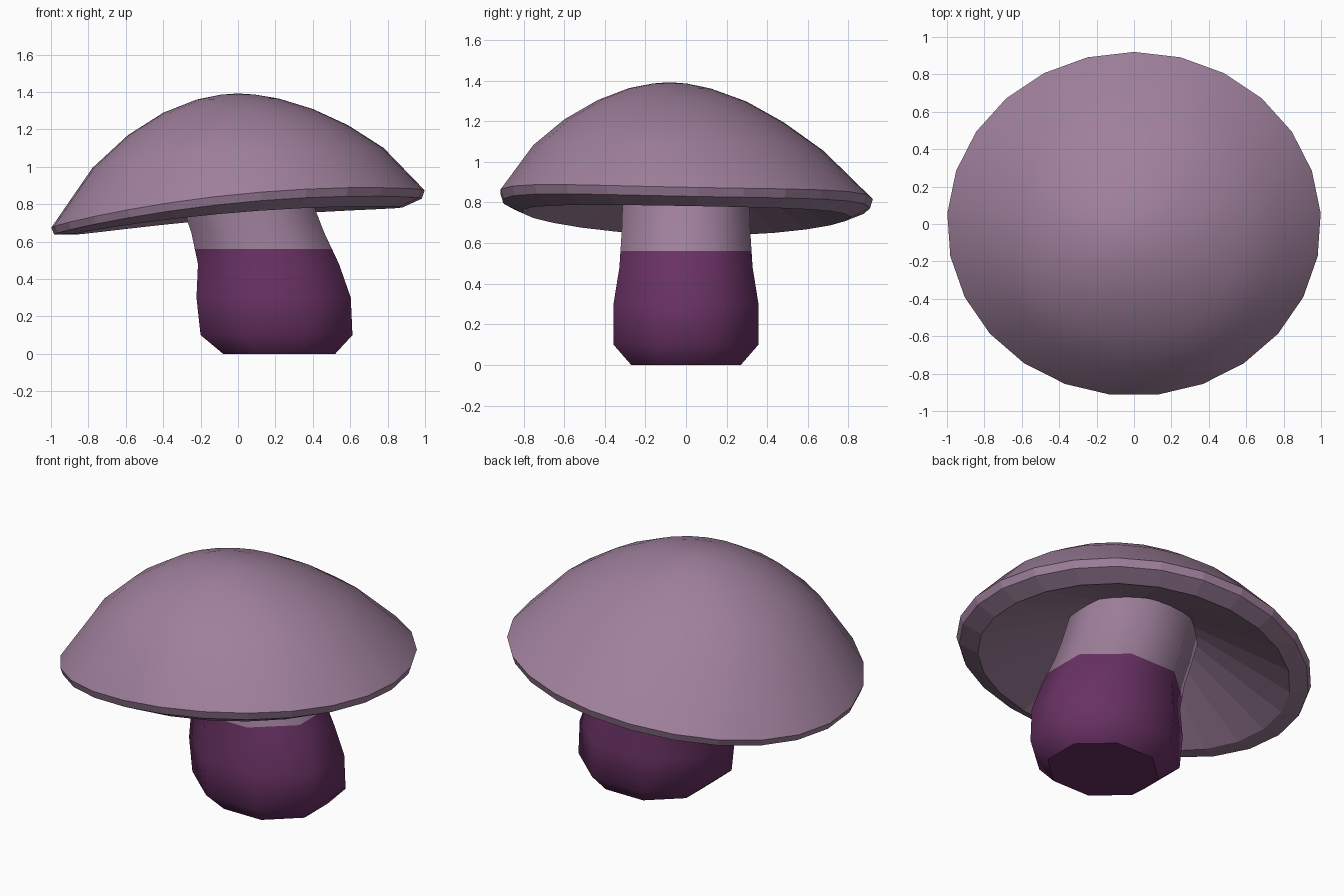
import bpy, bmesh, math

if "Cube" in bpy.data.objects:
    bpy.data.objects.remove(bpy.data.objects["Cube"])


def material(name, rgb):
    m = bpy.data.materials.new(name)
    m.diffuse_color = (*rgb, 1)
    m.use_nodes = True
    m.node_tree.nodes["Principled BSDF"].inputs["Base Color"].default_value = m.diffuse_color
    return m


mauve = material("dusty mauve", (0.345, 0.215, 0.33))
purple = material("deep purple", (0.14, 0.031, 0.126))


def bridge(bm, a, b, smooth):
    n = len(a)
    for i in range(n):
        j = (i + 1) % n
        bm.faces.new((a[i], a[j], b[j], b[i])).smooth = smooth


def finish(bm, name, mats):
    bmesh.ops.recalc_face_normals(bm, faces=bm.faces)
    me = bpy.data.meshes.new(name)
    bm.to_mesh(me)
    bm.free()
    for m in mats:
        me.materials.append(m)
    ob = bpy.data.objects.new(name, me)
    bpy.context.collection.objects.link(ob)
    return ob


# Cap: 25-sided lathe, drooping to the left, crown shifted forwards
SIDES = 25


def cap_ring(bm, r, h, shift):
    ring = []
    for i in range(SIDES):
        a = math.pi / 2 + 2 * math.pi * i / SIDES
        x, y = r * math.cos(a), 0.92 * r * math.sin(a)
        z = h + 0.1 * r ** 1.5 * x - 0.06 * r ** 3 * x * x - 0.02 * r * y
        ring.append(bm.verts.new((x, y + shift, z)))
    return ring


bm = bmesh.new()
# radius, height, forward shift, smooth band leading to it
profile = [(0.28, 1.0, 0, False), (0.88, 0.742, 0, False), (0.985, 0.79, 0, False),
           (1.0, 0.835, 0, False), (0.78, 1.065, -0.04, True), (0.59, 1.2, -0.06, True),
           (0.4, 1.3, -0.07, True), (0.22, 1.362, -0.08, True), (0.09, 1.386, -0.08, True)]
prev = None
for r, h, s, smooth in profile:
    ring = cap_ring(bm, r, h, s)
    if prev:
        bridge(bm, prev, ring, smooth)
    else:
        bm.faces.new(ring)
    prev = ring
tip = bm.verts.new((0.0, -0.08, 1.392))
for i in range(SIDES):
    bm.faces.new((prev[i], prev[(i + 1) % SIDES], tip)).smooth = True
finish(bm, "mushroom_cap", [mauve])

# Stem: 8-sided leaning column, purple below the colour line
bm = bmesh.new()
K = 1 / math.cos(math.pi / 8)
prev = None
# height, left x, right x, half depth
for z, x0, x1, d in [(0, -0.08, 0.52, 0.27), (0.1, -0.2, 0.612, 0.357),
                     (0.3, -0.222, 0.603, 0.357), (0.48, -0.214, 0.54, 0.328),
                     (0.65, -0.25, 0.46, 0.317), (0.78, -0.295, 0.41, 0.313),
                     (1.03, -0.37, 0.33, 0.31)]:
    ring = []
    for i in range(8):
        a = (i + 0.5) * math.pi / 4
        ring.append(bm.verts.new(((x0 + x1) / 2 + (x1 - x0) / 2 * K * math.cos(a),
                                  d * K * math.sin(a), z)))
    if prev:
        bridge(bm, prev, ring, True)
    else:
        bm.faces.new(ring)
    prev = ring
bm.faces.new(prev)
bmesh.ops.bisect_plane(bm, geom=bm.verts[:] + bm.edges[:] + bm.faces[:],
                       plane_co=(0, 0, 0.56), plane_no=(0, 0, 1))
for f in bm.faces:
    f.material_index = 1 if f.calc_center_median().z < 0.56 else 0
finish(bm, "mushroom_stem", [mauve, purple])
